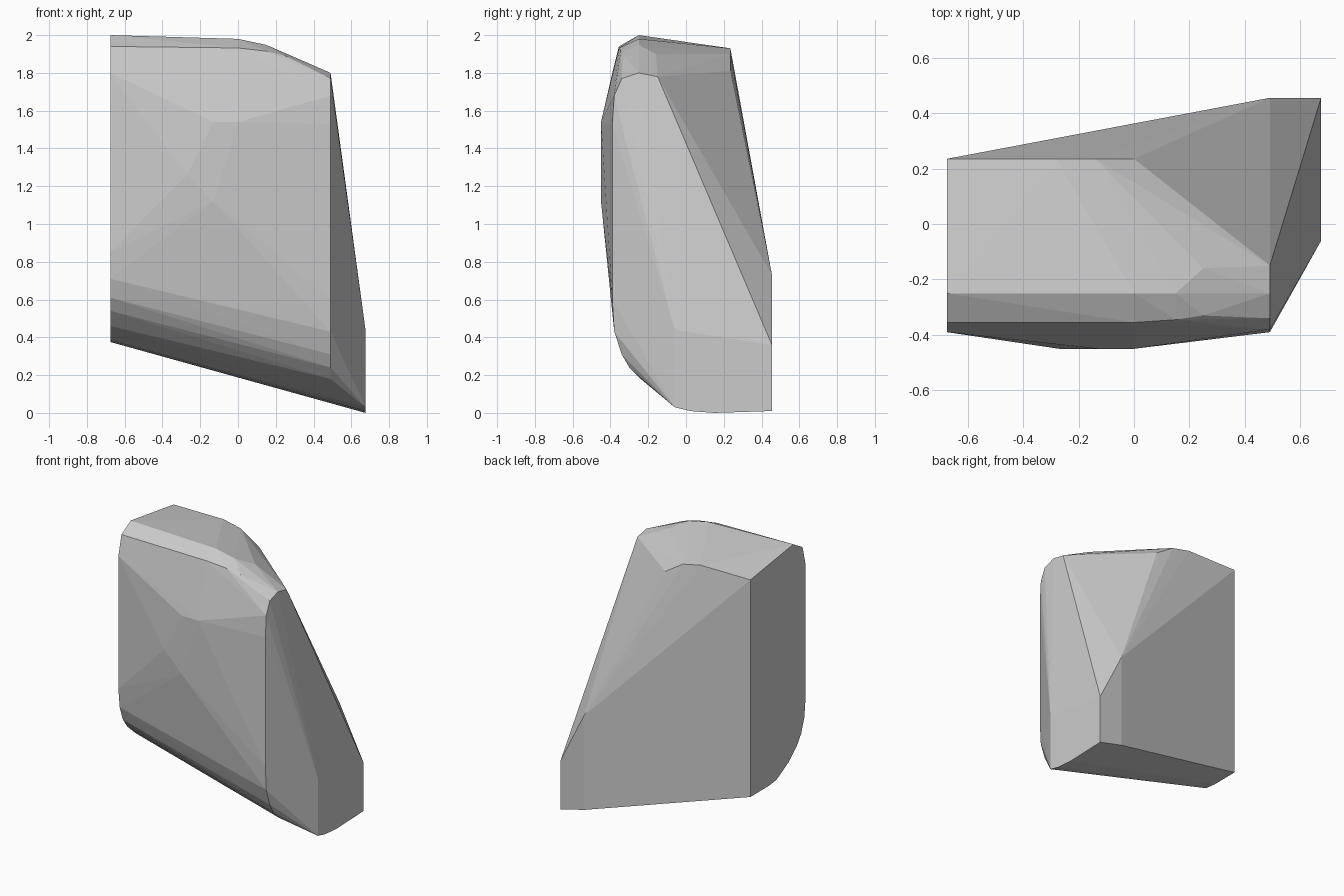
import bpy
import bmesh

if "Cube" in bpy.data.objects:
    bpy.data.objects.remove(bpy.data.objects["Cube"])


def section(x, profile):
    """Place a (y, z) profile at one x station."""
    return [(x, y, z) for y, z in profile]


# Tall flat end: rounded chin, upright front, bevelled top
left_end = section(-0.675, [
    (0.235, 0.375), (0.03, 0.375), (-0.06, 0.385), (-0.20, 0.46),
    (-0.29, 0.54), (-0.34, 0.61), (-0.375, 0.71), (-0.39, 0.85),
    (-0.39, 1.80), (-0.355, 1.94), (-0.25, 2.0), (0.235, 1.93)])

# Front shoulder edge, where the sloping end begins
shoulder = section(0.49, [
    (-0.24, 0.18), (-0.30, 0.24), (-0.34, 0.31), (-0.38, 0.43),
    (-0.39, 0.60), (-0.39, 1.53), (-0.38, 1.68), (-0.34, 1.77),
    (-0.25, 1.80), (-0.15, 1.78), (0.455, 0.73), (0.455, 0.055)])

# Low foot at the far end
foot = section(0.675, [
    (-0.06, 0.03), (0.02, 0.01), (0.15, 0.0), (0.455, 0.01),
    (0.455, 0.36), (-0.06, 0.44)])

# Curved crest and shallow bulge on the front
crest = [(0, -0.25, 1.98), (0.15, -0.25, 1.948), (0.25, -0.16, 1.90),
         (0, -0.355, 1.932), (0.15, -0.345, 1.915), (0.25, -0.33, 1.89),
         (-0.28, 0.235, 1.93), (-0.14, 0.235, 1.90), (0, 0.235, 1.81)]
bulge = section(-0.27, [(-0.45, 1.26)]) + section(-0.13, [(-0.45, 1.12), (-0.45, 1.54)]) \
    + section(0.0, [(-0.45, 1.54)])

# Wrap all sections in one faceted block
bm = bmesh.new()
for co in left_end + shoulder + foot + crest + bulge:
    bm.verts.new(co)
hull = bmesh.ops.convex_hull(bm, input=bm.verts[:])
loose = [v for v in bm.verts if not v.link_faces]
bmesh.ops.delete(bm, geom=loose, context='VERTS')
bmesh.ops.dissolve_limit(bm, angle_limit=0.01, verts=bm.verts[:], edges=bm.edges[:])
bmesh.ops.recalc_face_normals(bm, faces=bm.faces[:])

mesh = bpy.data.meshes.new("faceted_block")
bm.to_mesh(mesh)
bm.free()

stone = bpy.data.materials.new("light_grey")
stone.diffuse_color = (0.6, 0.6, 0.6, 1)
stone.use_nodes = True
stone.node_tree.nodes["Principled BSDF"].inputs["Base Color"].default_value = stone.diffuse_color
mesh.materials.append(stone)
block = bpy.data.objects.new("faceted_block", mesh)
bpy.context.collection.objects.link(block)
